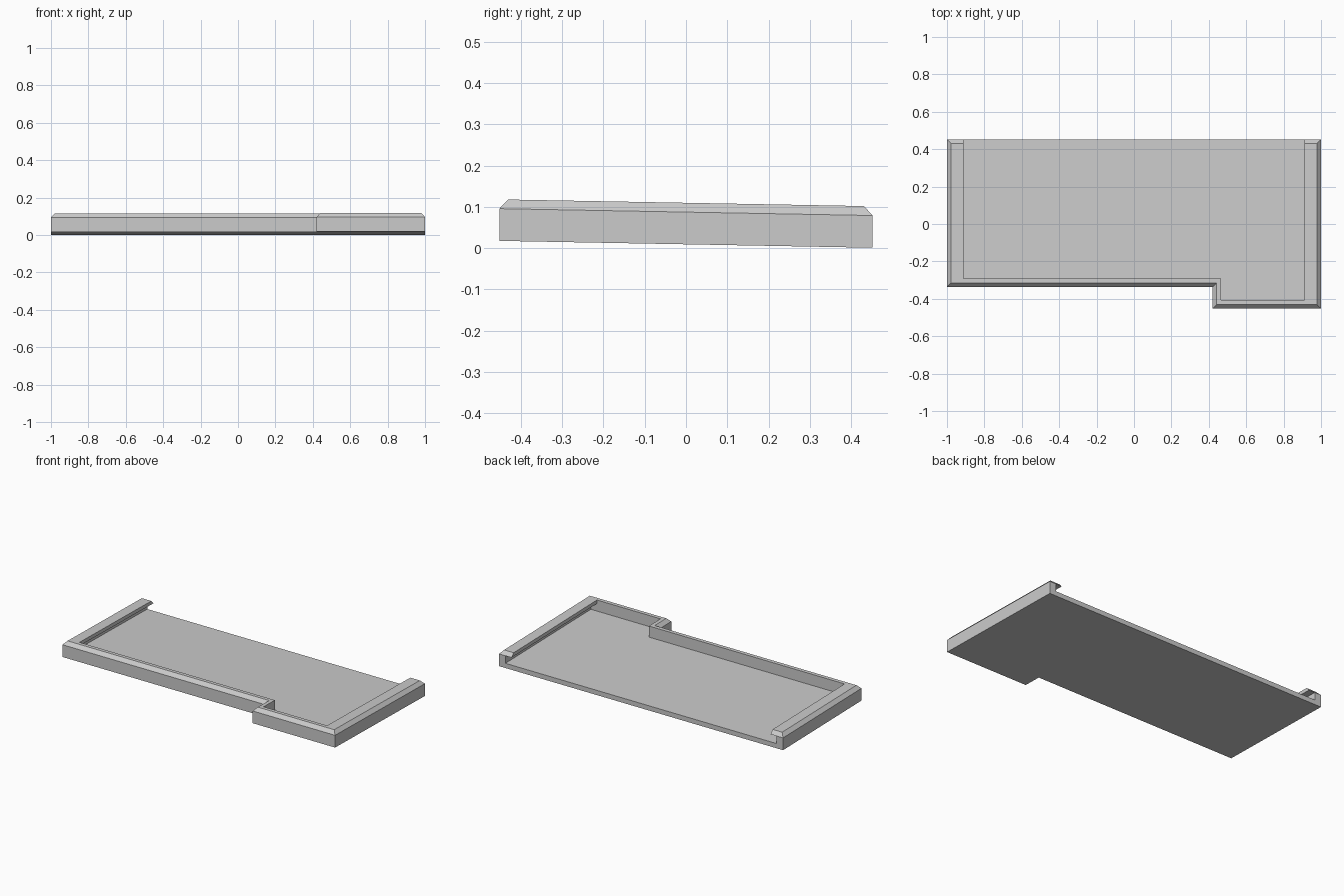
import bpy
import bmesh

cube = bpy.data.objects.get("Cube")
if cube:
    bpy.data.objects.remove(cube, do_unlink=True)

# Plain grey finish
grey = bpy.data.materials.new("plain grey")
grey.use_nodes = True
colour = (0.6, 0.6, 0.6, 1.0)
grey.diffuse_color = colour
grey.node_tree.nodes["Principled BSDF"].inputs["Base Color"].default_value = colour

# Main sizes
BACK, FRONT, STEP_FRONT, STEP_X = 0.452, -0.337, -0.452, 0.42
WALL, LIP, BEVEL = 0.045, 0.088, 0.021
FLOOR, SHOULDER, TOP = 0.03, 0.078, 0.1005
SLOPE = 0.0184

# Wall path from one back end to the other: x, y, inward x, inward y
PATH = [
    (-1, BACK, 1, 0),
    (-1, FRONT, 1, 1),
    (STEP_X, FRONT, 1, 1),
    (STEP_X, STEP_FRONT, 1, 1),
    (1, STEP_FRONT, -1, 1),
    (1, BACK, -1, 0),
]

bm = bmesh.new()


def ring(side, front, z, back_cut=0.0):
    """Wall path moved inward, by different amounts at the sides and front."""
    verts = []
    for x, y, dx, dy in PATH:
        width = side if abs(x) == 1 else front
        px = x + dx * width
        py = y + dy * front if dy else y - back_cut
        verts.append(bm.verts.new((px, py, z + 0.001 + SLOPE * (BACK - py))))
    return verts


base = ring(0, 0, 0)
shoulder = ring(0, 0, SHOULDER)
bevel = ring(BEVEL, BEVEL, TOP, BEVEL)
rim = ring(LIP, WALL, TOP, BEVEL)
under = ring(LIP, WALL, SHOULDER)
inner = ring(WALL, WALL, SHOULDER)
floor = ring(WALL, WALL, FLOOR)


def skin(a, b, segments=range(len(PATH) - 1)):
    for i in segments:
        bm.faces.new((a[i], a[i + 1], b[i + 1], b[i]))


# Outer wall, bevel, rim, side overhangs and inner wall
skin(base, shoulder)
skin(shoulder, bevel)
skin(bevel, rim)
skin(rim, under)
skin(under, inner, (0, len(PATH) - 2))
skin(inner, floor)

# Floor, underside and open back edge
bm.faces.new(floor)
bm.faces.new(base)
bm.faces.new((base[0], floor[0], floor[-1], base[-1]))

# Wall ends, with the sloped end of each overhang
for end in (0, -1):
    bm.faces.new((base[end], shoulder[end], inner[end], floor[end]))
    bm.faces.new((shoulder[end], bevel[end], rim[end], under[end], inner[end]))

bmesh.ops.recalc_face_normals(bm, faces=bm.faces)
mesh = bpy.data.meshes.new("stepped_tray")
bm.to_mesh(mesh)
bm.free()
mesh.materials.append(grey)
tray = bpy.data.objects.new("stepped_tray", mesh)
bpy.context.collection.objects.link(tray)
